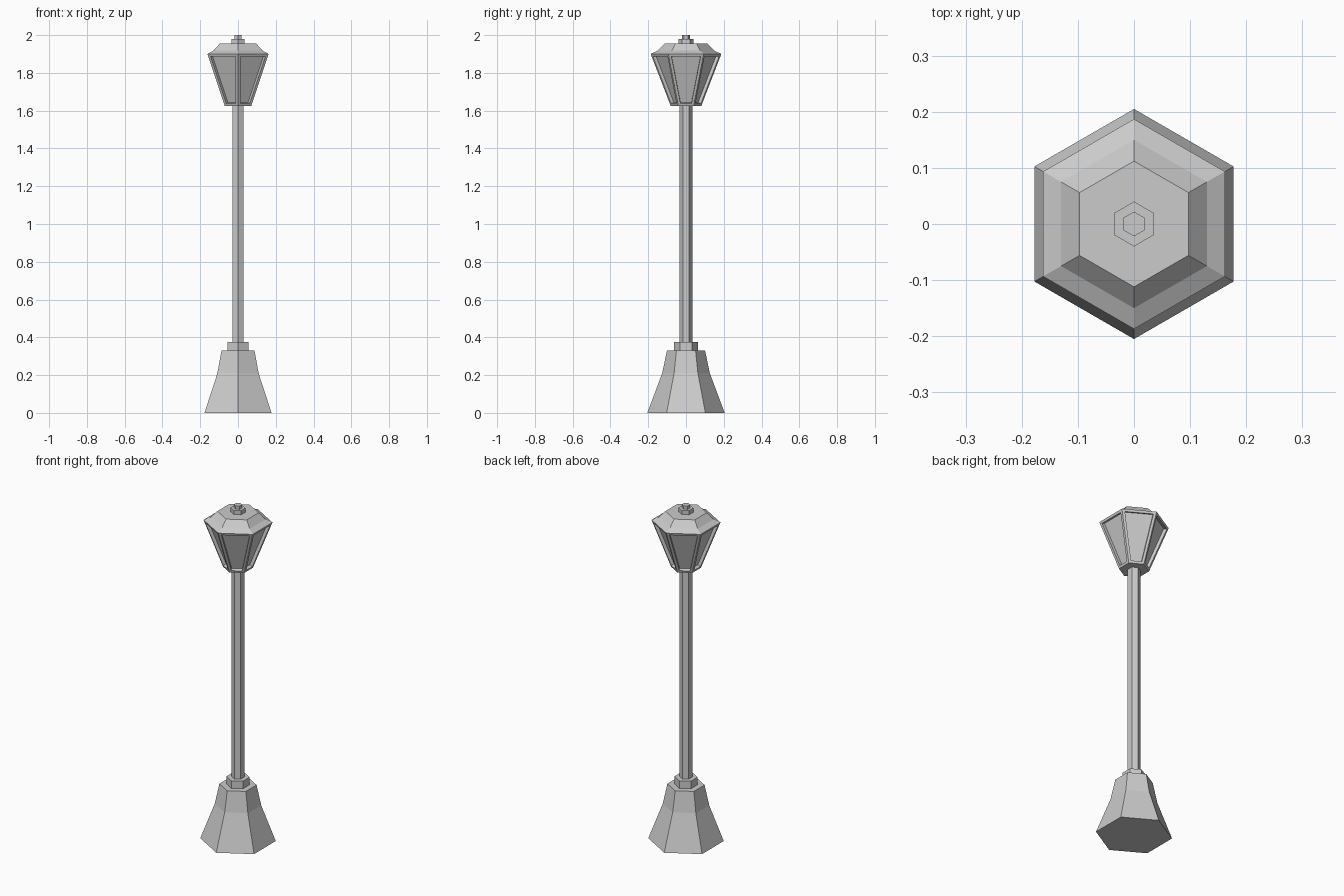
import bpy, bmesh
from math import sin, cos, pi

if "Cube" in bpy.data.objects:
    bpy.data.objects.remove(bpy.data.objects["Cube"])


def hex_part(name, profile, pane=None):
    """Closed six-sided solid from (circumradius, z) rings, corners on +-y."""
    bm = bmesh.new()
    rings = [[bm.verts.new((r * cos(pi / 2 + k * pi / 3),
                            r * sin(pi / 2 + k * pi / 3), z)) for k in range(6)]
             for r, z in profile]
    bm.faces.new(rings[0][::-1])
    bm.faces.new(rings[-1])
    sides = [bm.faces.new((a[k], a[(k + 1) % 6], b[(k + 1) % 6], b[k]))
             for a, b in zip(rings, rings[1:]) for k in range(6)]
    bm.normal_update()
    if pane:
        # frame around each side, then sink the pane straight in
        border, depth = pane
        bmesh.ops.inset_individual(bm, faces=sides, thickness=border,
                                   use_even_offset=True)
        bm.normal_update()
        bmesh.ops.inset_individual(bm, faces=sides, thickness=0.0, depth=-depth)
    mesh = bpy.data.meshes.new(name)
    bm.to_mesh(mesh)
    bm.free()
    ob = bpy.data.objects.new(name, mesh)
    bpy.context.collection.objects.link(ob)
    return ob


# Flared foot, collar and pole
hex_part("base", [(0.205, 0), (0.126, 0.21), (0.101, 0.33)])
hex_part("collar", [(0.063, 0.33), (0.063, 0.375)])
hex_part("pole", [(0.034, 0.37), (0.034, 1.63)])

# Lantern with recessed panes
hex_part("lantern", [(0.081, 1.625), (0.187, 1.90)], pane=(0.014, 0.018))

# Stepped roof and finial
hex_part("roof", [(0.187, 1.90), (0.15, 1.918), (0.112, 1.955)])
hex_part("finial_base", [(0.04, 1.955), (0.04, 1.98)])
hex_part("finial_tip", [(0.022, 1.98), (0.022, 2.0)])
